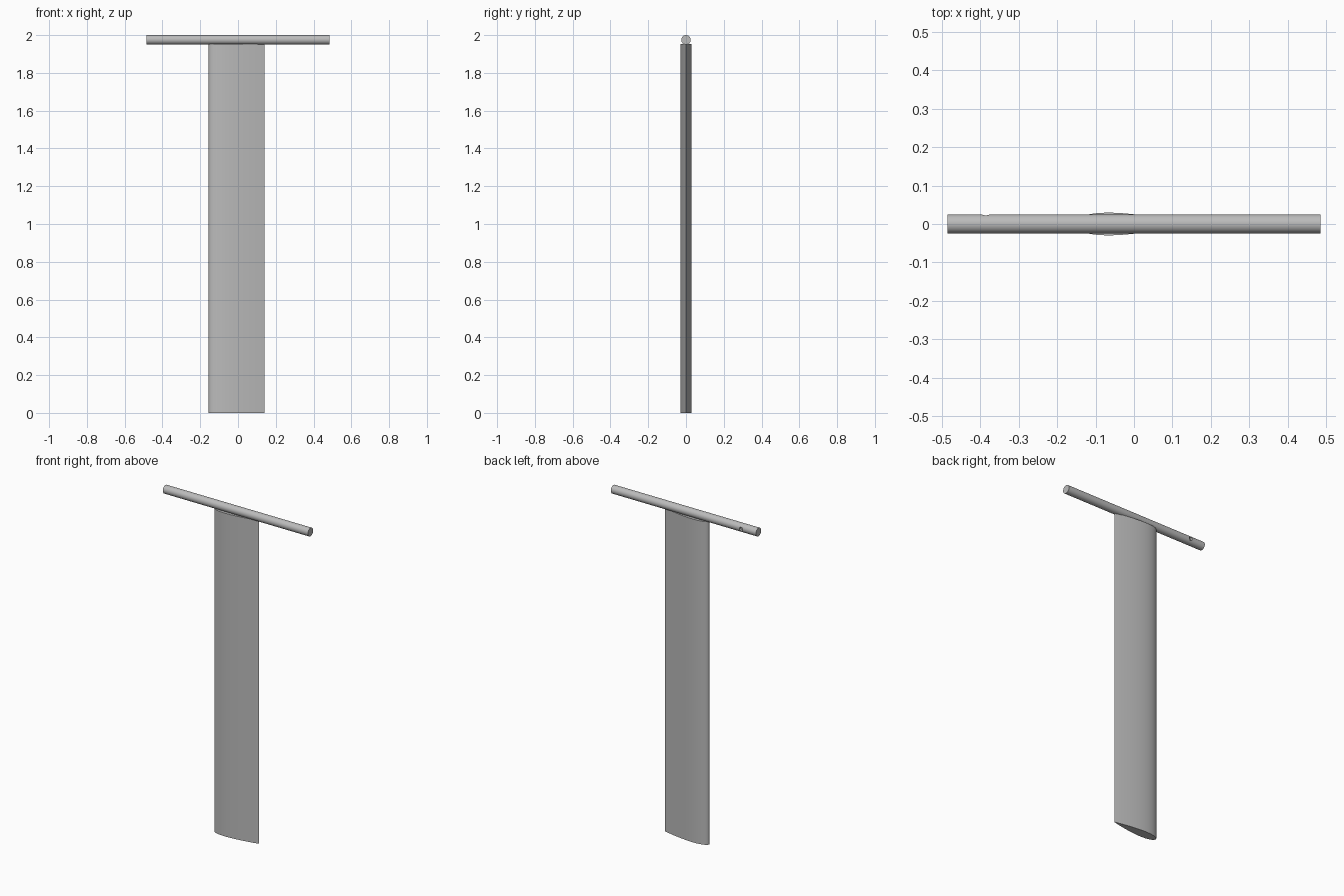
import bpy, bmesh, math

if "Cube" in bpy.data.objects:
    bpy.data.objects.remove(bpy.data.objects["Cube"])

grey = bpy.data.materials.new("grey")
grey.diffuse_color = (0.5, 0.5, 0.5, 1)
grey.use_nodes = True
grey.node_tree.nodes["Principled BSDF"].inputs["Base Color"].default_value = grey.diffuse_color


def add_object(name, bm):
    bmesh.ops.recalc_face_normals(bm, faces=bm.faces)
    mesh = bpy.data.meshes.new(name)
    bm.to_mesh(mesh)
    bm.free()
    mesh.materials.append(grey)
    obj = bpy.data.objects.new(name, mesh)
    bpy.context.collection.objects.link(obj)
    return obj


def cylinder(name, radius, depth, location, axis, segments):
    bm = bmesh.new()
    bmesh.ops.create_cone(bm, cap_ends=True, segments=segments,
                          radius1=radius, radius2=radius, depth=depth)
    obj = add_object(name, bm)
    obj.location = location
    obj.rotation_euler = (0, math.pi / 2, 0) if axis == "X" else (math.pi / 2, 0, 0)
    return obj


def shade(obj):
    bpy.ops.object.select_all(action="DESELECT")
    obj.select_set(True)
    bpy.context.view_layer.objects.active = obj
    bpy.ops.object.shade_smooth_by_angle(angle=math.radians(35))


# Strut: symmetric wing section, round nose at -x, thin tail at +x
NOSE, CHORD, THICK, HEIGHT, STEPS = -0.155, 0.295, 0.2, 1.953, 28


def half_thickness(t):
    return 5 * THICK * CHORD * (0.2969 * math.sqrt(t) - 0.126 * t - 0.3516 * t**2
                                + 0.2843 * t**3 - 0.1015 * t**4)


stations = [(1 - math.cos(math.pi * i / STEPS)) / 2 for i in range(STEPS + 1)]
upper = [(NOSE + CHORD * t, half_thickness(t)) for t in stations]
lower = [(x, -y) for x, y in reversed(upper[1:])]
bm = bmesh.new()
section = bm.faces.new([bm.verts.new((x, y, 0)) for x, y in upper + lower])
top = bmesh.ops.extrude_face_region(bm, geom=[section])["geom"]
bmesh.ops.translate(bm, vec=(0, 0, HEIGHT),
                    verts=[g for g in top if isinstance(g, bmesh.types.BMVert)])
strut = add_object("strut", bm)
shade(strut)

# Cross tube resting on the strut, with a small blind hole near one end
tube = cylinder("cross_tube", 0.025, 0.97, (0, 0, 1.975), "X", 48)
cutter = cylinder("hole_cutter", 0.011, 0.03, (-0.385, 0.025, 1.975), "Y", 24)
cutter.hide_render = True
cutter.hide_viewport = True
hole = tube.modifiers.new("hole", "BOOLEAN")
hole.operation = "DIFFERENCE"
hole.object = cutter
shade(tube)
